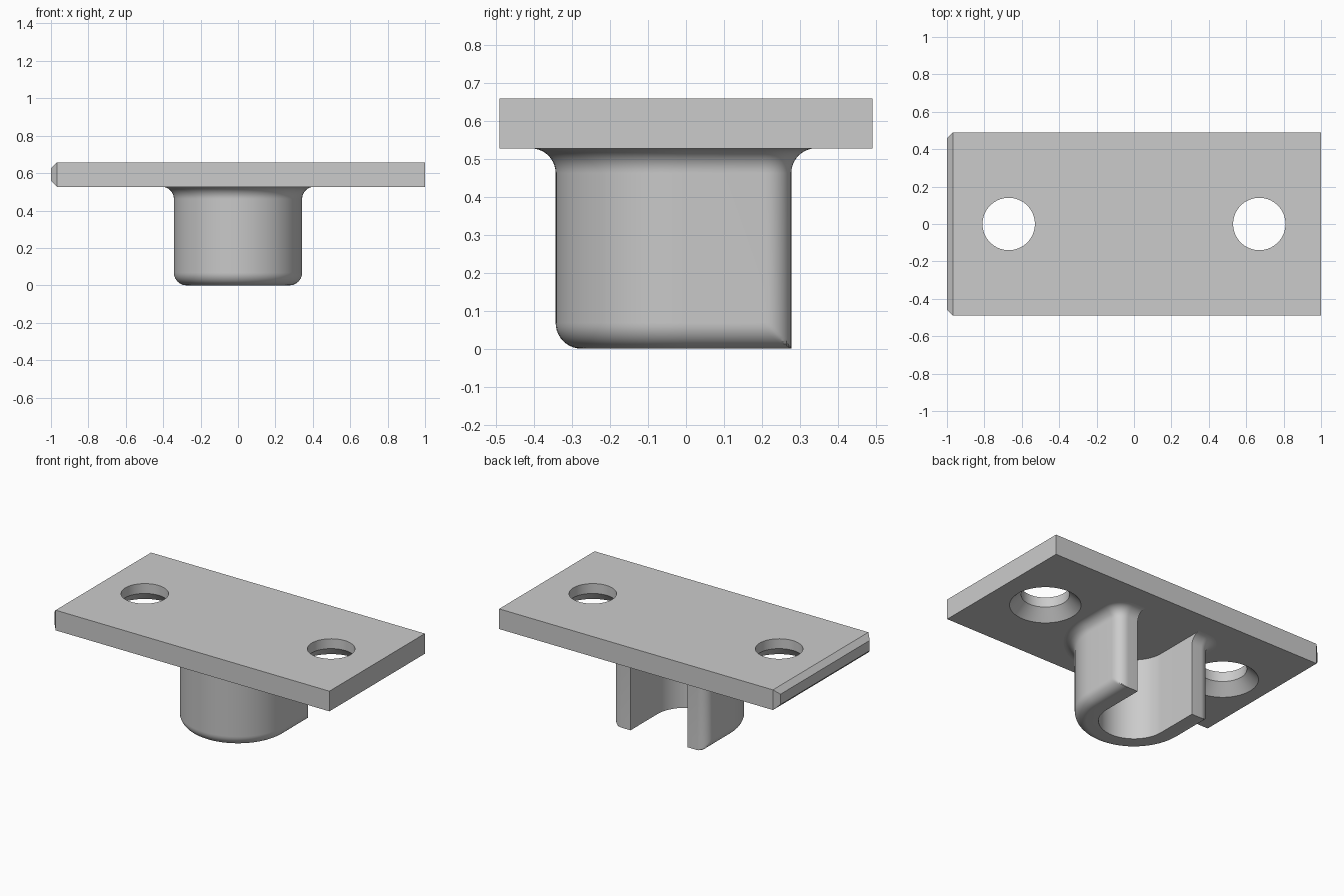
import bpy, bmesh
from math import sin, cos, pi, radians

cube = bpy.data.objects.get("Cube")
if cube:
    bpy.data.objects.remove(cube, do_unlink=True)

PLATE_BOTTOM, PLATE_TOP = 0.527, 0.658
HALF_Y, CHAMFER = 0.49, 0.032
HOLE_X, HOLE_R, SINK_R = 0.67, 0.14, 0.207
OUTER, INNER, END = 0.343, 0.205, 0.277   # collar radii and open end
ROUND, FLARE = 0.068, 0.065               # edge fillet and root fillet

grey = bpy.data.materials.new("light grey")
grey.use_nodes = True
colour = (0.6, 0.6, 0.6, 1)
grey.diffuse_color = colour
grey.node_tree.nodes["Principled BSDF"].inputs["Base Color"].default_value = colour


def finish(name, bm):
    bmesh.ops.recalc_face_normals(bm, faces=bm.faces)
    mesh = bpy.data.meshes.new(name)
    bm.to_mesh(mesh)
    bm.free()
    mesh.materials.append(grey)
    obj = bpy.data.objects.new(name, mesh)
    bpy.context.collection.objects.link(obj)
    return obj


def activate(obj):
    bpy.ops.object.select_all(action='DESELECT')
    obj.select_set(True)
    bpy.context.view_layer.objects.active = obj


def smooth(obj):
    activate(obj)
    bpy.ops.object.shade_smooth_by_angle(angle=radians(30))


def loft(bm, rings):
    """Join closed rings of equal length and cap both ends."""
    loops = [[bm.verts.new(p) for p in ring] for ring in rings]
    n = len(loops[0])
    for a, b in zip(loops, loops[1:]):
        for i in range(n):
            j = (i + 1) % n
            bm.faces.new((a[i], a[j], b[j], b[i]))
    bm.faces.new(loops[0])
    bm.faces.new(loops[-1])


def arc(cx, cy, r, start, stop, steps):
    angles = [radians(start + (stop - start) * i / steps) for i in range(steps + 1)]
    return [(cx + r * cos(a), cy + r * sin(a)) for a in angles]


# Plate: bottom edges all chamfered, right end chamfered all round
bm = bmesh.new()
bmesh.ops.create_cube(bm, size=1)
for v in bm.verts:
    v.co.x *= 2
    v.co.y *= 2 * HALF_Y
    v.co.z = PLATE_TOP if v.co.z > 0 else PLATE_BOTTOM
edges = [e for e in bm.edges
         if all(v.co.z == PLATE_BOTTOM for v in e.verts)
         or all(v.co.x < 0 for v in e.verts)]
bmesh.ops.bevel(bm, geom=edges, offset=CHAMFER, segments=1, affect='EDGES')
plate = finish("mounting_plate", bm)

# Countersunk screw holes
bm = bmesh.new()
sink = SINK_R - HOLE_R
profile = [(SINK_R + 0.02, PLATE_BOTTOM - 0.02),
           (HOLE_R, PLATE_BOTTOM + sink),
           (HOLE_R, PLATE_TOP + 0.05)]
for side in (-1, 1):
    loft(bm, [[(x, y, z) for x, y in arc(side * HOLE_X, 0, r, 0, 360, 64)[:-1]]
              for r, z in profile])
cutter = finish("hole_cutter", bm)
cutter.hide_render = True
mod = plate.modifiers.new("holes", 'BOOLEAN')
mod.operation = 'DIFFERENCE'
mod.solver = 'EXACT'
mod.object = cutter
activate(plate)
bpy.ops.object.modifier_apply(modifier=mod.name)
bpy.data.objects.remove(cutter, do_unlink=True)
smooth(plate)


# U-shaped collar, open to the back, flaring into the plate
def section(z, inset=0, grow=0):
    limit = OUTER - inset + grow
    corner = [(min(x, limit), y) for x, y in
              arc(OUTER - ROUND, END - ROUND, ROUND + grow, 90, 0, 10)]
    outline = corner + arc(0, 0, limit, 0, -180, 48)
    outline += [(-x, y) for x, y in reversed(corner)]
    outline += [(-INNER, END + grow)] + arc(0, 0, INNER, 180, 360, 48)
    outline += [(INNER, END + grow)]
    return [(x, y, z) for x, y in outline]


steps = [pi / 2 * i / 10 for i in range(11)]
rings = [section(ROUND * (1 - cos(t)), inset=ROUND * (1 - sin(t))) for t in steps]
rings += [section(PLATE_BOTTOM - FLARE * (1 - sin(t)), grow=FLARE * (1 - cos(t)))
          for t in steps]
rings.append(section(PLATE_BOTTOM + 0.005, grow=FLARE))
bm = bmesh.new()
loft(bm, rings)
smooth(finish("u_collar", bm))
